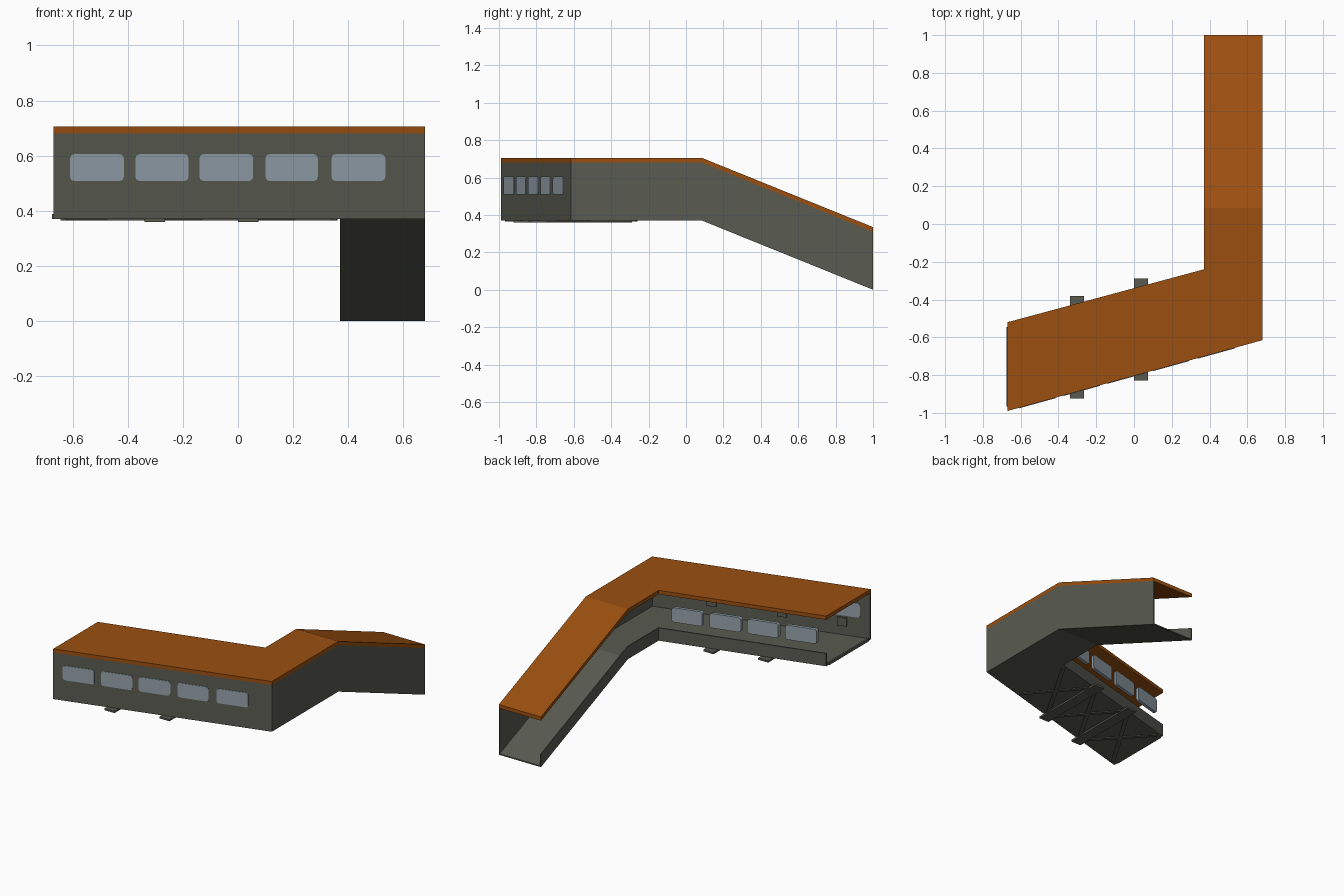
import bpy, bmesh, math
from mathutils import Vector

if "Cube" in bpy.data.objects:
    bpy.data.objects.remove(bpy.data.objects["Cube"])


def material(name, rgb):
    m = bpy.data.materials.new(name)
    m.diffuse_color = (*rgb, 1)
    m.use_nodes = True
    m.node_tree.nodes["Principled BSDF"].inputs["Base Color"].default_value = m.diffuse_color
    return m


ORANGE = material("orange_roof", (0.33, 0.078, 0.005))
GREY = material("olive_grey", (0.10, 0.104, 0.082))
GLASS = material("pale_blue_grey", (0.30, 0.36, 0.41))

# Plan outline: outer and inner edges of the bent walkway
OUTER = [(-.67, -.99), (.68, -.615), (.68, .085), (.68, 1)]
INNER = [(-.67, -.52), (.37, -.24), (.37, .085), (.37, 1)]


def drop(y):
    return max(0, y - .085) * .37 / .915


def finish(name, bm, mat):
    bmesh.ops.recalc_face_normals(bm, faces=bm.faces)
    me = bpy.data.meshes.new(name)
    bm.to_mesh(me)
    bm.free()
    me.materials.append(mat)
    ob = bpy.data.objects.new(name, me)
    bpy.context.collection.objects.link(ob)
    return ob


def strip(name, a, b, z0, z1, mat):
    """Solid ribbon between two plan chains, following the ramp."""
    bm = bmesh.new()
    rings = [[bm.verts.new((x, y, z - drop(y))) for (x, y), z in
              ((p, z0), (q, z0), (q, z1), (p, z1))] for p, q in zip(a, b)]
    for r, s in zip(rings, rings[1:]):
        for i in range(4):
            j = (i + 1) % 4
            bm.faces.new((r[i], r[j], s[j], s[i]))
    bm.faces.new(rings[0])
    bm.faces.new(rings[-1])
    return finish(name, bm, mat)


def between(a, b, t):
    return [tuple(Vector(p).lerp(Vector(q), t)) for p, q in zip(a, b)]


def beam(name, p, q, w, z0, z1, mat=GREY):
    """Straight bar between two plan points."""
    p, q = Vector(p), Vector(q)
    d = (q - p).normalized()
    n = Vector((-d.y, d.x)) * w / 2
    return strip(name, [p + n, q + n], [p - n, q - n], z0, z1, mat)


def window(name, x0, x1, line, out, back, z0=.508, z1=.605, r=.015):
    """Rounded pane standing on a plan line; out/back are depths along y."""
    (ax, ay), (bx, by) = line
    slope = (by - ay) / (bx - ax)
    bm = bmesh.new()
    pts = []
    for k, (cx, cz) in enumerate(((x1 - r, z1 - r), (x0 + r, z1 - r),
                                  (x0 + r, z0 + r), (x1 - r, z0 + r))):
        for s in range(4):
            t = math.pi / 2 * (k + s / 3)
            pts.append((cx + r * math.cos(t), cz + r * math.sin(t)))
    rings = [[bm.verts.new((x, ay + (x - ax) * slope + o, z)) for x, z in pts]
             for o in (out, back)]
    n = len(pts)
    for i in range(n):
        j = (i + 1) % n
        bm.faces.new((rings[0][i], rings[0][j], rings[1][j], rings[1][i]))
    bm.faces.new(rings[0])
    bm.faces.new(rings[1])
    return finish(name, bm, GLASS)


# Main shell: roof, floor, tall outer wall, low inner parapet
strip("roof", OUTER, INNER, .68, .705, ORANGE)
strip("floor", OUTER, INNER, .37, .378, GREY)
strip("outer_wall", OUTER, between(OUTER, INNER, .02), .37, .68, GREY)
strip("inner_parapet", INNER, between(INNER, OUTER, .02), .37, .455, GREY)

# Windows: five in the front wall, four standing along the open side
SPANS = [(-.61, -.415), (-.372, -.18), (-.14, .055), (.10, .29), (.34, .535)]
for i, (x0, x1) in enumerate(SPANS):
    window(f"front_window_{i + 1}", x0, x1, OUTER[:2], -.003, .014)
    if i < 4:
        window(f"inner_window_{i + 1}", x0, x1, INNER[:2], -.022, .0)


def edge(chain, x):
    (ax, ay), (bx, by) = chain[:2]
    return Vector((x, ay + (x - ax) * (by - ay) / (bx - ax)))


# Small fittings on the inside of the front wall
for i, x in enumerate((-.5, -.13, .305)):
    o = Vector((0, .014))
    beam(f"wall_fitting_{i + 1}", edge(OUTER, x - .03) + o,
         edge(OUTER, x + .03) + o, .012, .44, .495)

# Lip at the open left end
beam("end_lip", (-.67, -.965), (-.67, -.545), .012, .37, .388)

# Support beams crossing under the wing, ends poking out
for i, x in enumerate((-.302, .037)):
    beam(f"cross_beam_{i + 1}", edge(OUTER, x) - Vector((0, .035)),
         edge(INNER, x) + Vector((0, .04)), .074, .359, .371)

# Cross bracing underneath each bay
BAYS = [-.655, -.302, .037, .37]
for i, (x0, x1) in enumerate(zip(BAYS, BAYS[1:])):
    inset = Vector((0, .02))
    for j, (p, q) in enumerate(((OUTER, INNER), (INNER, OUTER))):
        s = inset if j == 0 else -inset
        beam(f"brace_{i + 1}_{j + 1}", edge(p, x0 + .02) + s,
             edge(q, x1 - .02) - s, .025, .365, .371)
